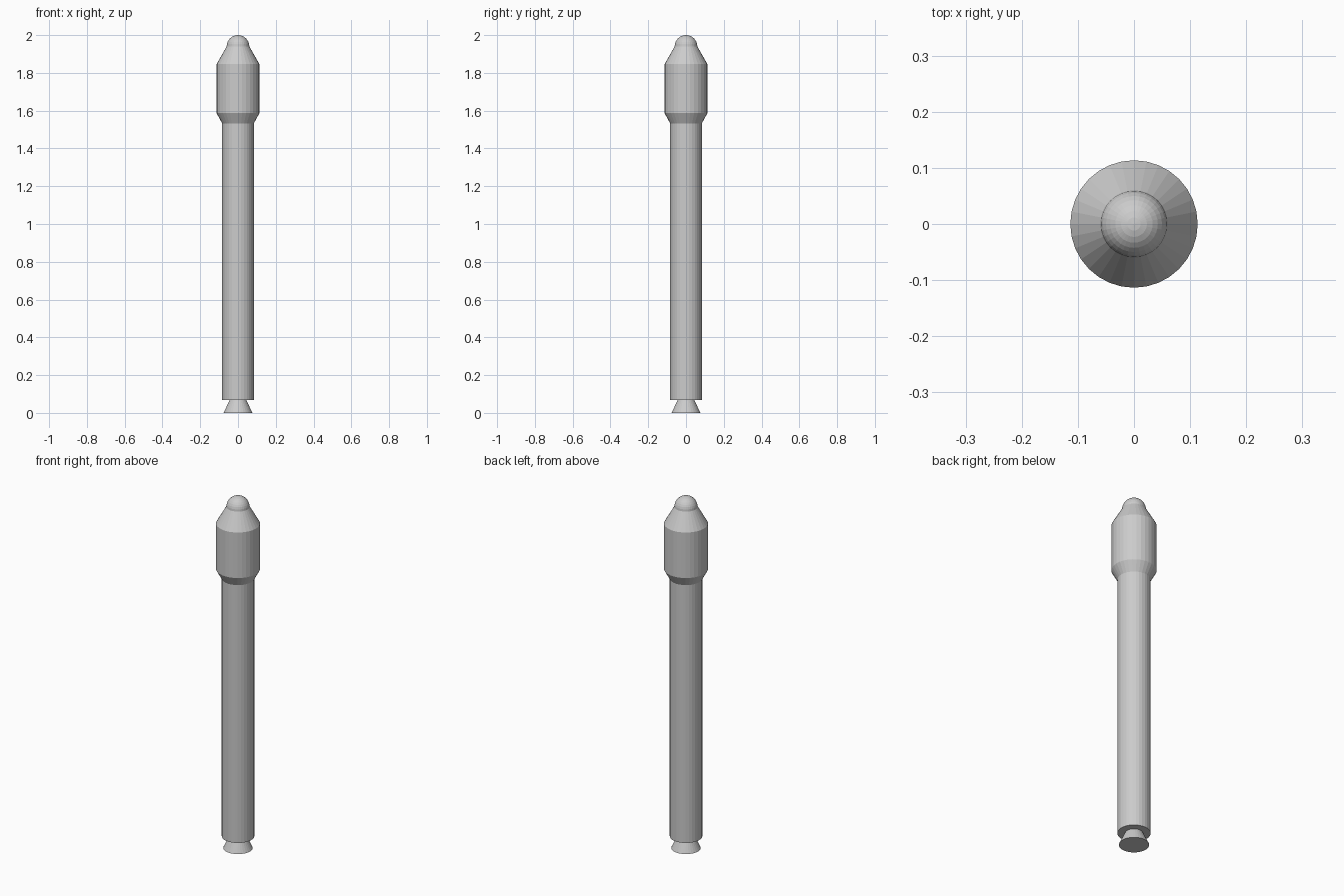
import bpy

if "Cube" in bpy.data.objects:
    bpy.data.objects.remove(bpy.data.objects["Cube"])

SIDES = 32


def frustum(name, z0, z1, r0, r1):
    """Closed cone section standing between heights z0 and z1."""
    bpy.ops.mesh.primitive_cone_add(vertices=SIDES, radius1=r0, radius2=r1,
                                    depth=z1 - z0, location=(0, 0, (z0 + z1) / 2))
    bpy.context.object.name = name


# Engine bell, closed at the bottom
frustum("engine_nozzle", 0.0, 0.067, 0.076, 0.045)

# Long main stage
frustum("main_stage", 0.067, 1.533, 0.084, 0.084)

# Wider payload section with flared adapter and tapered nose
frustum("flared_adapter", 1.533, 1.587, 0.084, 0.1135)
frustum("payload_fairing", 1.587, 1.846, 0.1135, 0.1135)
frustum("nose_cone", 1.846, 1.94, 0.1135, 0.06)

# Rounded tip
bpy.ops.mesh.primitive_uv_sphere_add(segments=SIDES, ring_count=16, radius=0.06,
                                     location=(0, 0, 1.94))
bpy.context.object.name = "nose_tip"
